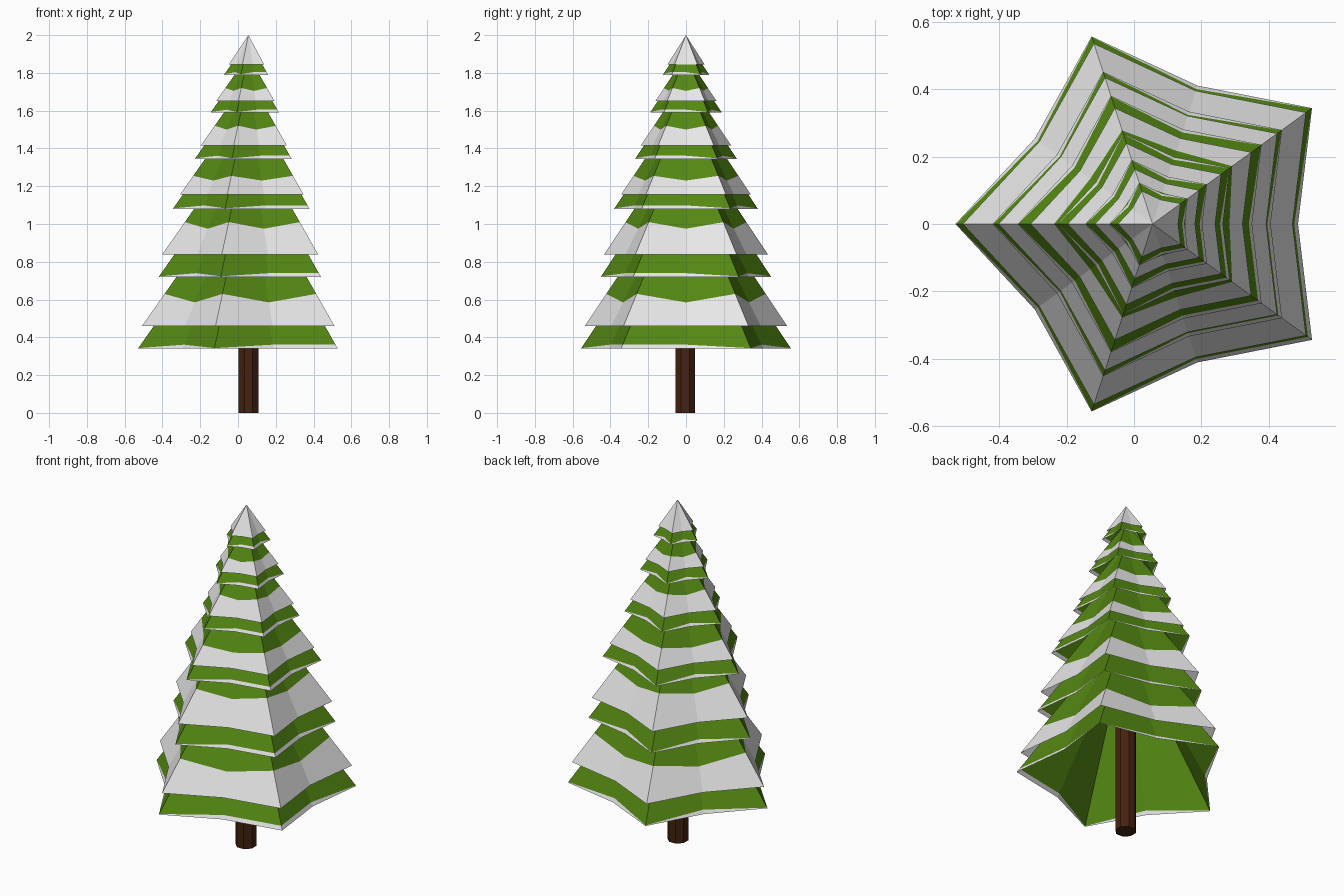
import bpy, bmesh, math

if "Cube" in bpy.data.objects:
    bpy.data.objects.remove(bpy.data.objects["Cube"])

CX = 0.055        # tree axis
VALLEY = 0.738    # inner radius of the star relative to its tips
SLOPE = 0.70      # radius lost per unit of height


def material(name, rgb):
    m = bpy.data.materials.new(name)
    m.diffuse_color = (*rgb, 1)
    m.use_nodes = True
    m.node_tree.nodes["Principled BSDF"].inputs["Base Color"].default_value = m.diffuse_color
    return m


green = material("needle green", (0.088, 0.245, 0.006))
snow = material("snow white", (0.80, 0.80, 0.80))
bark = material("bark brown", (0.058, 0.016, 0.005))


def star_tier(name, z0, radius, apex, snow_line):
    """Open five-pointed cone: snow below snow_line(i), green above it."""
    bm = bmesh.new()
    low, mid = [], []
    for i in range(10):
        a = math.radians(36 * i)
        r = radius * (1 if i % 2 else VALLEY)
        t = (snow_line(i) - z0) / (apex - z0)
        for ring, f in ((low, 0), (mid, t)):
            ring.append(bm.verts.new((CX + r * (1 - f) * math.cos(a),
                                      r * (1 - f) * math.sin(a),
                                      z0 + (apex - z0) * f)))
    top = bm.verts.new((CX, 0, apex))
    for i in range(10):
        j = (i + 1) % 10
        bm.faces.new((low[i], low[j], mid[j], mid[i])).material_index = 1
        bm.faces.new((mid[i], mid[j], top))
    me = bpy.data.meshes.new(name)
    bm.to_mesh(me)
    bm.free()
    me.materials.append(green)
    me.materials.append(snow)
    ob = bpy.data.objects.new(name, me)
    bpy.context.collection.objects.link(ob)
    return ob


# Green branch tiers with a thin snowy hem (height, tip radius)
branches = [(0.34, 0.585), (0.72, 0.475), (1.08, 0.40),
            (1.345, 0.283), (1.59, 0.20), (1.79, 0.129)]
for n, (z, r) in enumerate(branches):
    hem = 0.012 + 0.016 * r

    def hem_line(i, z=z, hem=hem):
        bare_tip = i % 2 and i != 9
        return z + (0.003 if bare_tip else hem)
    star_tier(f"branch_tier_{n + 1}", z, r, z + r / SLOPE, hem_line)

# Snowy tiers, green near the top (height, radius, snow line at tip / valley)
snowy = [(0.46, 0.563, 0.63, 0.585), (0.838, 0.457, 1.01, 0.975),
         (1.155, 0.362, 1.255, 1.23), (1.415, 0.252, 1.52, 1.50),
         (1.65, 0.171, 1.72, 1.705)]
for n, (z, r, tip, val) in enumerate(snowy):
    star_tier(f"snow_tier_{n + 1}", z, r, z + r / SLOPE,
              lambda i, tip=tip, val=val: tip if i % 2 else val)

# Snow cap, white all over
cap = star_tier("snow_cap", 1.845, 0.103, 2.0, lambda i: 1.92)
for p in cap.data.polygons:
    p.material_index = 1

# Trunk
bpy.ops.mesh.primitive_cylinder_add(vertices=8, radius=0.057, depth=0.9,
                                    location=(CX, -0.004, 0.45),
                                    rotation=(0, 0, math.radians(22.5)))
trunk = bpy.context.object
trunk.name = "trunk"
trunk.data.materials.append(bark)
